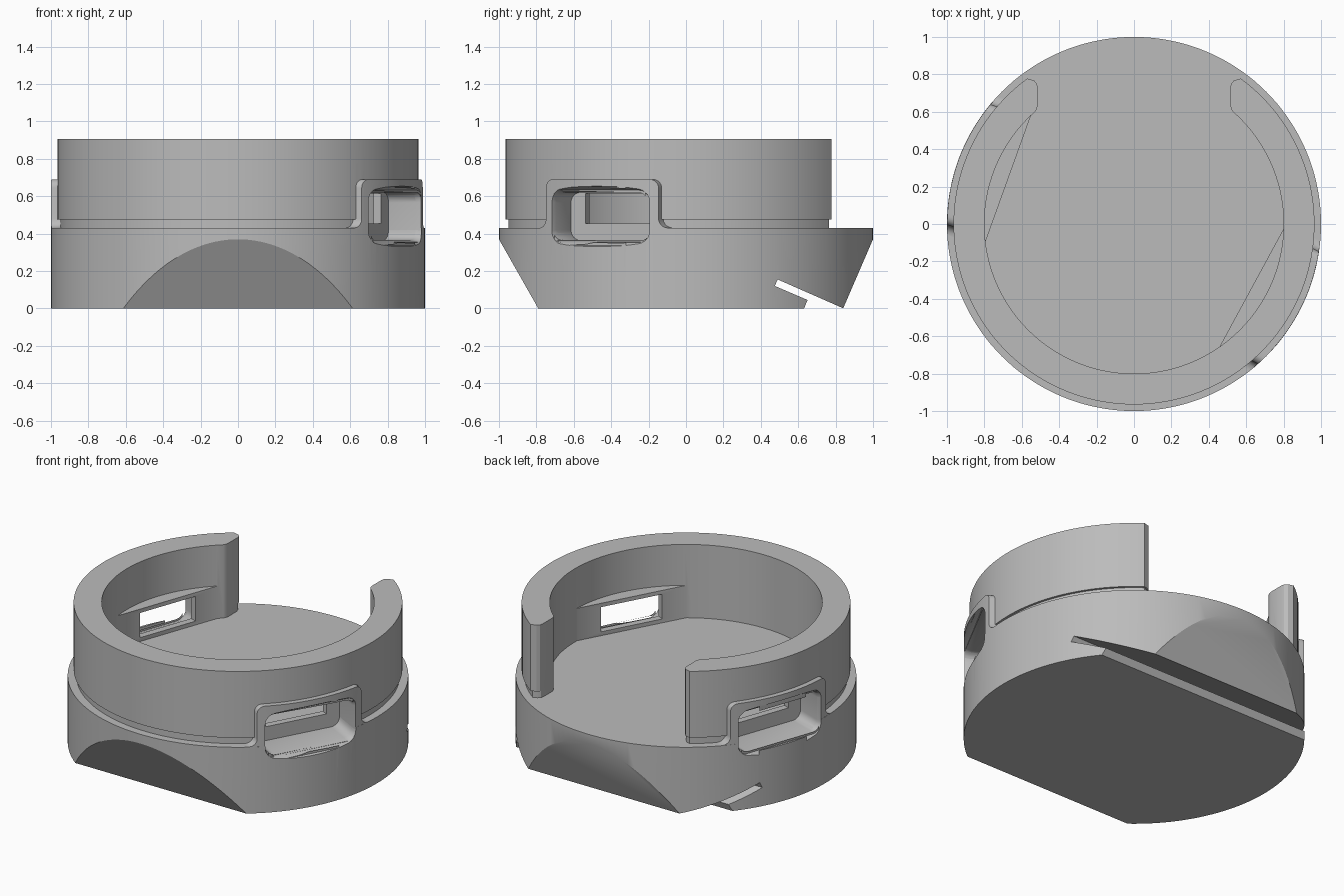
import bpy, bmesh, math
from math import cos, sin, radians

cube = bpy.data.objects.get("Cube")
if cube:
    bpy.data.objects.remove(cube, do_unlink=True)

grey = bpy.data.materials.new("plain grey")
grey.use_nodes = True
GREY = (0.5, 0.5, 0.5, 1)
grey.diffuse_color = GREY
grey.node_tree.nodes["Principled BSDF"].inputs["Base Color"].default_value = GREY


def loft(name, a, b):
    """Closed solid between two matching loops of points."""
    bm = bmesh.new()
    va = [bm.verts.new(p) for p in a]
    vb = [bm.verts.new(p) for p in b]
    n = len(a)
    bm.faces.new(va[::-1])
    bm.faces.new(vb)
    for i in range(n):
        j = (i + 1) % n
        bm.faces.new((va[i], va[j], vb[j], vb[i]))
    bmesh.ops.recalc_face_normals(bm, faces=bm.faces[:])
    mesh = bpy.data.meshes.new(name)
    bm.to_mesh(mesh)
    bm.free()
    mesh.materials.append(grey)
    ob = bpy.data.objects.new(name, mesh)
    bpy.context.collection.objects.link(ob)
    return ob


def upright(name, outline, z0, z1):
    return loft(name, [(x, y, z0) for x, y in outline], [(x, y, z1) for x, y in outline])


def crosswise(name, outline):
    return loft(name, [(-1.5, y, z) for y, z in outline], [(1.5, y, z) for y, z in outline])


def radial(name, angle, near, far, d0, d1):
    """Loft along a horizontal axis; loops hold (sideways, height)."""
    c, s = cos(radians(angle)), sin(radians(angle))
    place = lambda loop, d: [(d * c - u * s, d * s + u * c, z) for u, z in loop]
    return loft(name, place(near, d0), place(far, d1))


def arc(r, a0, a1, n, cx=0, cy=0):
    return [(cx + r * cos(radians(a0 + (a1 - a0) * i / n)),
             cy + r * sin(radians(a0 + (a1 - a0) * i / n))) for i in range(n + 1)]


def rounded(w, z0, z1, r, grow=0):
    w, z0, z1, r = w + grow, z0 - grow, z1 + grow, r + grow * 0.5
    return (arc(r, 0, 90, 6, w - r, z1 - r) + arc(r, 90, 180, 6, r - w, z1 - r)
            + arc(r, 180, 270, 6, r - w, z0 + r) + arc(r, 270, 360, 6, w - r, z0 + r))


def boolean(target, tool, operation):
    mod = target.modifiers.new("join", 'BOOLEAN')
    mod.operation, mod.object, mod.solver = operation, tool, 'EXACT'
    bpy.context.view_layer.objects.active = target
    bpy.ops.object.modifier_apply(modifier=mod.name)
    bpy.data.objects.remove(tool, do_unlink=True)


def disc(r):
    return arc(r, 0, 360, 144)[:-1]


def open_ring(outer):
    """C-shaped outline with rounded ends, open at the back."""
    k = outer / 0.965
    tip = [(0.535, 0.768 * k), (0.52, 0.752 * k), (0.515, 0.73 * k), (0.515, 0.635), (0.52, 0.615)]
    return (arc(outer, 53.7, -233.7, 120) + [(-x, y) for x, y in tip]
            + arc(0.8, -228.8, 48.8, 110) + tip[::-1])


# Base drum with sloped front, sloped back and tilted underside slot
body = upright("holder_body", disc(1.0), 0, 0.43)
boolean(body, crosswise("front_cut", [(-1.0, 0.37), (-0.733, -0.1), (-1.3, -0.1), (-1.3, 0.37)]), 'DIFFERENCE')
boolean(body, crosswise("back_cut", [(1.0, 0.37), (0.797, -0.1), (1.3, -0.1), (1.3, 0.37)]), 'DIFFERENCE')
boolean(body, crosswise("slot_cut", [(0.49, 0.155), (0.475, 0.12), (0.65, 0.045), (0.59, -0.1),
                                     (1.07, -0.1)]), 'DIFFERENCE')

# Open ring wall on a slightly narrower neck
ring = upright("ring_wall", open_ring(0.965), 0.475, 0.905)
boolean(ring, upright("ring_neck", open_ring(0.95), 0.4, 0.49), 'UNION')
boolean(body, ring, 'UNION')

# Raised window frames and the flat pads behind them
frame_half = [(0.395, 0.40), (0.395, 0.43)] + arc(0.05, 270, 180, 5, 0.392, 0.48) \
    + arc(0.045, 0, 90, 6, 0.297, 0.645)
frame_outline = frame_half + [(-u, z) for u, z in frame_half[::-1]]
CLIPS = (-28.5, 160.2)
for angle in CLIPS:
    frame = radial("window_frame", angle, frame_outline, frame_outline, 0.86, 1.1)
    boolean(frame, upright("frame_limit", disc(0.999), 0.3, 0.8), 'INTERSECT')
    boolean(body, frame, 'UNION')
    half = math.degrees(math.acos(0.715 / 0.85))
    boolean(body, upright("flat_pad", arc(0.85, angle - half, angle + half, 24), 0.4, 0.64), 'UNION')

# Windows: flared mouth, rounded pocket and smaller inner hole
pocket = rounded(0.287, 0.365, 0.62, 0.055)
for angle in CLIPS:
    boolean(body, radial("pocket_cut", angle, pocket, pocket, 0.76, 1.1), 'DIFFERENCE')
    steps = [(0.925, 0.0), (0.96, 0.012), (0.985, 0.028), (1.04, 0.05)]
    for (d0, g0), (d1, g1) in zip(steps, steps[1:]):
        boolean(body, radial("mouth_cut", angle, rounded(0.287, 0.365, 0.62, 0.055, g0),
                             rounded(0.287, 0.365, 0.62, 0.055, g1), d0, d1), 'DIFFERENCE')
    hole = [(-0.2, 0.455), (0.2, 0.455), (0.2, 0.615), (-0.2, 0.615)]
    boolean(body, radial("hole_cut", angle, hole, hole, 0.66, 0.8), 'DIFFERENCE')

# Smooth curved walls, crisp edges
bpy.ops.object.select_all(action='DESELECT')
body.select_set(True)
bpy.context.view_layer.objects.active = body
bpy.ops.object.shade_smooth_by_angle(angle=radians(28))
